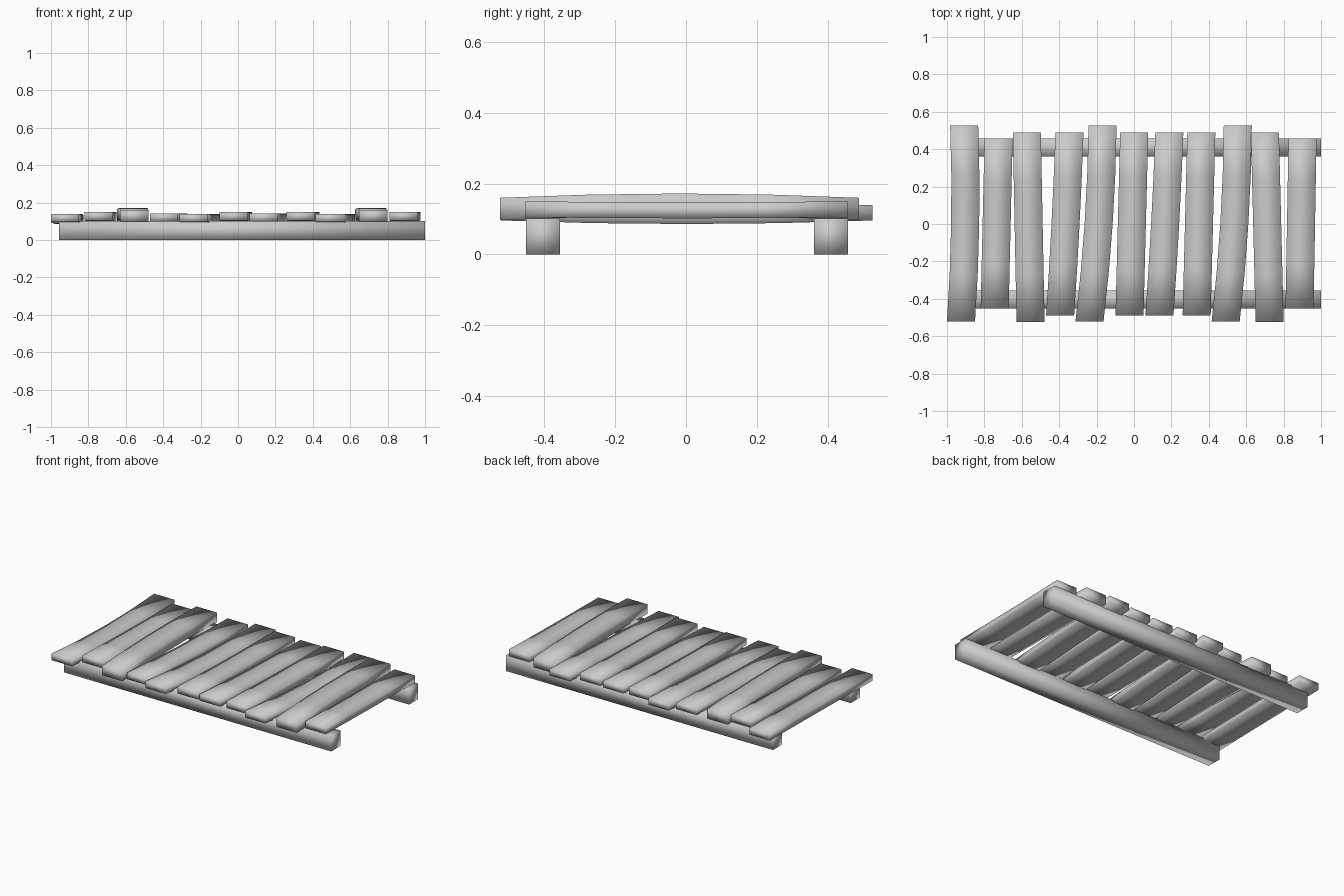
import bpy, bmesh

if "Cube" in bpy.data.objects:
    bpy.data.objects.remove(bpy.data.objects["Cube"])

SIDES = 4  # lengthwise segments per board


def bar(name, sections, axis_x=False):
    """Loft rectangles (centre, half width, half height) into one closed bar."""
    bm = bmesh.new()
    rings = []
    for (x, y, z), w, h in sections:
        ring = []
        for a, b in ((-1, -1), (1, -1), (1, 1), (-1, 1)):
            off = (x, y + a * w, z + b * h) if axis_x else (x + a * w, y, z + b * h)
            ring.append(bm.verts.new(off))
        rings.append(ring)
    for r0, r1 in zip(rings, rings[1:]):
        for i in range(4):
            j = (i + 1) % 4
            bm.faces.new((r0[i], r0[j], r1[j], r1[i]))
    bm.faces.new(rings[0])
    bm.faces.new(rings[-1])
    bmesh.ops.recalc_face_normals(bm, faces=bm.faces)
    me = bpy.data.meshes.new(name)
    bm.to_mesh(me)
    bm.free()
    for p in me.polygons:
        p.use_smooth = True
    ob = bpy.data.objects.new(name, me)
    bpy.context.collection.objects.link(ob)
    return ob


# Two support rails
for name, y in (("front_rail", -0.404), ("back_rail", 0.409)):
    bar(name, [((x, y, 0.051), 0.048, 0.051) for x in (-0.957, 1.0)], True)

# Board types: y front, y back, z bottom, z top, vertical bow, sideways bow
types = {
    "A": (-0.522, 0.527, 0.096, 0.140, -0.010, 0.014),
    "B": (-0.453, 0.457, 0.105, 0.150, -0.003, 0.0),
    "C": (-0.525, 0.489, 0.097, 0.160, 0.012, 0.0),
    "D": (-0.489, 0.489, 0.100, 0.142, -0.005, 0.004),
    "E": (-0.489, 0.489, 0.104, 0.150, -0.003, 0.0),
}
# Each board: type, centre x at the front end, centre x at the back end
boards = [
    ("A", -0.925, -0.908), ("B", -0.745, -0.724), ("C", -0.553, -0.573),
    ("D", -0.395, -0.345), ("A", -0.238, -0.168), ("E", -0.024, 0.001),
    ("D", 0.136, 0.189), ("E", 0.335, 0.360), ("A", 0.490, 0.555),
    ("C", 0.725, 0.700), ("B", 0.885, 0.901),
]

# Slightly bowed cross boards
for n, (kind, xf, xb) in enumerate(boards, 1):
    y0, y1, z0, z1, lift, side = types[kind]
    secs = []
    for i in range(SIDES + 1):
        t = i / SIDES
        k = 4 * t * (1 - t)
        secs.append(((xf + (xb - xf) * t + side * k, y0 + (y1 - y0) * t,
                      (z0 + z1) / 2 + lift * k), 0.075, (z1 - z0) / 2))
    bar(f"cross_board_{n}", secs)
